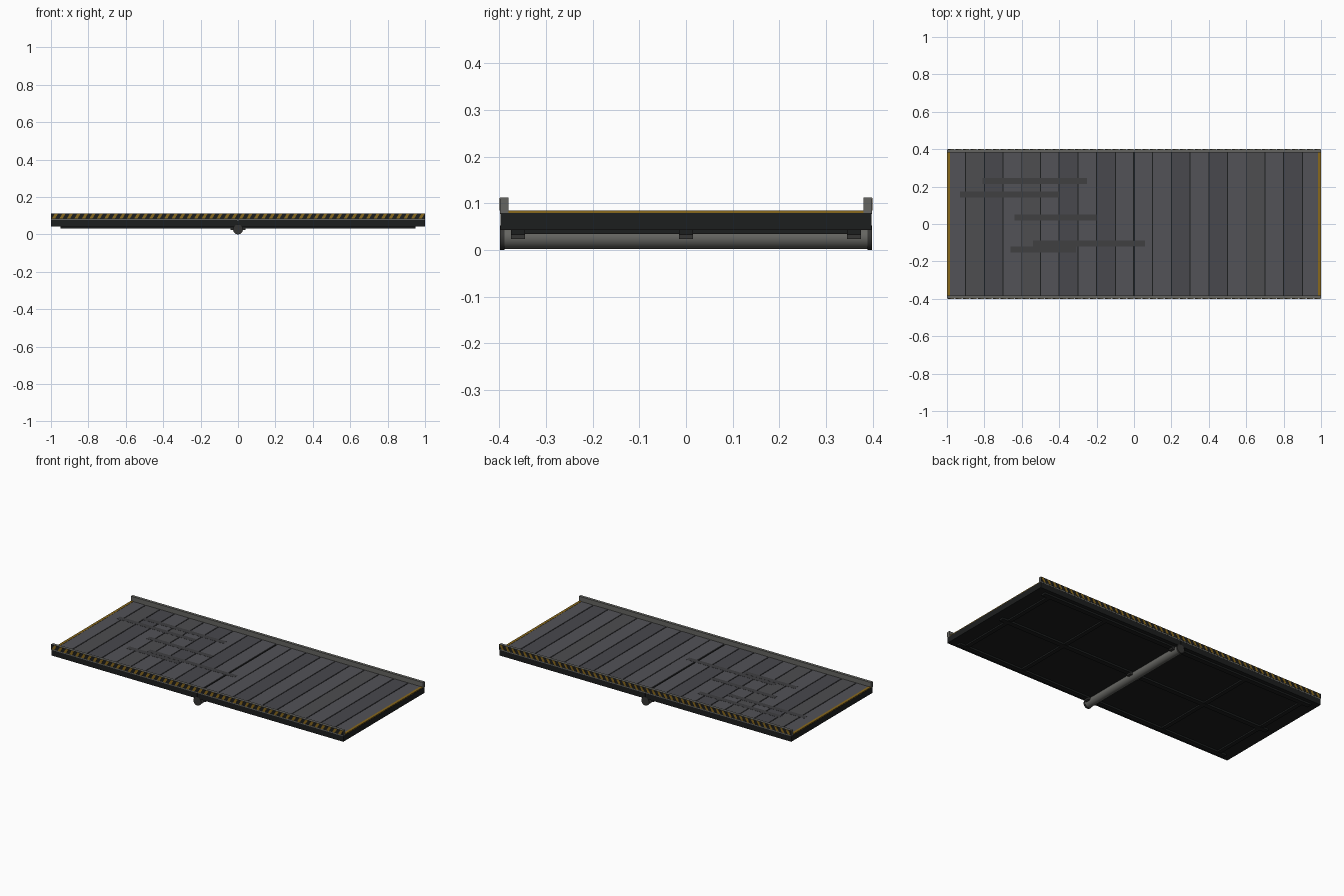
import bpy, bmesh, math

if "Cube" in bpy.data.objects:
    bpy.data.objects.remove(bpy.data.objects["Cube"])

def material(name, rgb):
    m = bpy.data.materials.new(name)
    m.diffuse_color = (*rgb, 1)
    m.use_nodes = True
    m.node_tree.nodes["Principled BSDF"].inputs["Base Color"].default_value = m.diffuse_color
    return m

BLACK = material("black_steel", (0.012, 0.013, 0.013))
DARK = material("dark_steel", (0.035, 0.035, 0.033))
CURB = material("curb_steel", (0.13, 0.13, 0.12))
PLANKS = [material("plank_%d" % i, c) for i, c in enumerate(
    [(0.085, 0.085, 0.095), (0.065, 0.065, 0.075), (0.075, 0.075, 0.08)])]
SCUFF = material("scuff", (0.05, 0.05, 0.053))
YELLOW = material("hazard_yellow", (0.25, 0.14, 0.012))

def finish(name, bm, mat):
    bmesh.ops.recalc_face_normals(bm, faces=bm.faces[:])
    me = bpy.data.meshes.new(name)
    bm.to_mesh(me)
    bm.free()
    me.materials.append(mat)
    ob = bpy.data.objects.new(name, me)
    bpy.context.collection.objects.link(ob)
    return ob

def box(name, x, y, z, mat):
    """Box from (min, max) ranges on each axis."""
    bm = bmesh.new()
    bmesh.ops.create_cube(bm, size=1)
    for v in bm.verts:
        v.co = [(r[0] + r[1]) / 2 + c * (r[1] - r[0]) for c, r in zip(v.co, (x, y, z))]
    return finish(name, bm, mat)

def rod(name, y, r, mat, zc=0.026, sides=24):
    bpy.ops.mesh.primitive_cylinder_add(vertices=sides, radius=r, depth=y[1] - y[0],
        location=(0, (y[0] + y[1]) / 2, zc), rotation=(math.pi / 2, 0, 0))
    ob = bpy.context.object
    ob.name = name
    ob.data.materials.append(mat)
    bpy.ops.object.shade_smooth_by_angle(angle=math.radians(35))
    return ob

# Deck slab in two halves, split by the centre seam
for s, side in ((-1, "left"), (1, "right")):
    box("deck_frame_" + side, sorted((0.003 * s, s)), (-0.398, 0.398), (0.043, 0.079), BLACK)
    # Yellow edge strip across each end
    box("end_strip_" + side, sorted((0.983 * s, 0.999 * s)), (-0.385, 0.385), (0.079, 0.084), YELLOW)
box("deck_core", (-0.01, 0.01), (-0.39, 0.39), (0.045, 0.074), BLACK)

# Cross planks with narrow gaps
shades = [0, 2, 1, 0, 2, 0, 1, 0, 1, 0, 0, 0, 1, 0, 1, 0, 2, 0, 1, 0]
for i, k in enumerate(shades):
    x0, x1 = -1 + i * 0.1, -0.9 + i * 0.1
    x0, x1 = max(x0 + 0.0025, -0.983), min(x1 - 0.0025, 0.983)
    if i == 9:
        x1 -= 0.003
    if i == 10:
        x0 += 0.003
    box("plank_%02d" % i, (x0, x1), (-0.381, 0.381), (0.077, 0.083), PLANKS[k])

# Worn streaks lying on the planks
for i, (x0, x1, y) in enumerate([(-0.81, -0.25, 0.23), (-0.93, -0.40, 0.157),
        (-0.64, -0.20, 0.035), (-0.54, 0.06, -0.103), (-0.66, -0.31, -0.136)]):
    box("scuff_%d" % i, (x0, x1), (y - 0.016, y + 0.016), (0.0825, 0.0837), SCUFF)

# Side curbs with diagonal hazard stripes on the outer face
for s, side in ((-1, "front"), (1, "back")):
    box("curb_" + side, (-1, 1), sorted((0.381 * s, 0.3985 * s)), (0.077, 0.112), CURB)
    box("stripe_backing_" + side, (-1, 1), sorted((0.398 * s, 0.3992 * s)), (0.083, 0.111), BLACK)
    bm = bmesh.new()
    for i in range(50):
        x = -0.995 + i * 0.04
        pts = [(x, 0.084), (x + 0.017, 0.084), (x + 0.033, 0.111), (x + 0.016, 0.111)]
        pts = [(min(px, 1.0), pz) for px, pz in pts]
        f = bm.faces.new([bm.verts.new((px, 0.3990 * s, pz)) for px, pz in pts])
        g = bmesh.ops.extrude_face_region(bm, geom=[f])["geom"]
        bmesh.ops.translate(bm, vec=(0, 0.001 * s, 0),
                            verts=[v for v in g if isinstance(v, bmesh.types.BMVert)])
    finish("hazard_stripes_" + side, bm, YELLOW)

# Underside stringers and cross ribs
for i, y in enumerate((-0.36, 0, 0.36)):
    box("stringer_%d" % i, (-0.95, 0.95), (y - 0.015, y + 0.015), (0.032, 0.044), BLACK)
    box("pivot_bracket_%d" % i, (-0.04, 0.04), (y - 0.015, y + 0.015), (0.023, 0.044), DARK)
for i, x in enumerate((-0.9, -0.5, 0.5, 0.9)):
    box("cross_rib_%d" % i, (x - 0.0125, x + 0.0125), (-0.36, 0.36), (0.034, 0.044), BLACK)

# Pivot axle and its end collars
rod("pivot_axle", (-0.39, 0.39), 0.024, CURB)
for s, side in ((-1, "front"), (1, "back")):
    y = sorted((0.389 * s, 0.399 * s))
    rod("axle_collar_" + side, y, 0.026, DARK)
